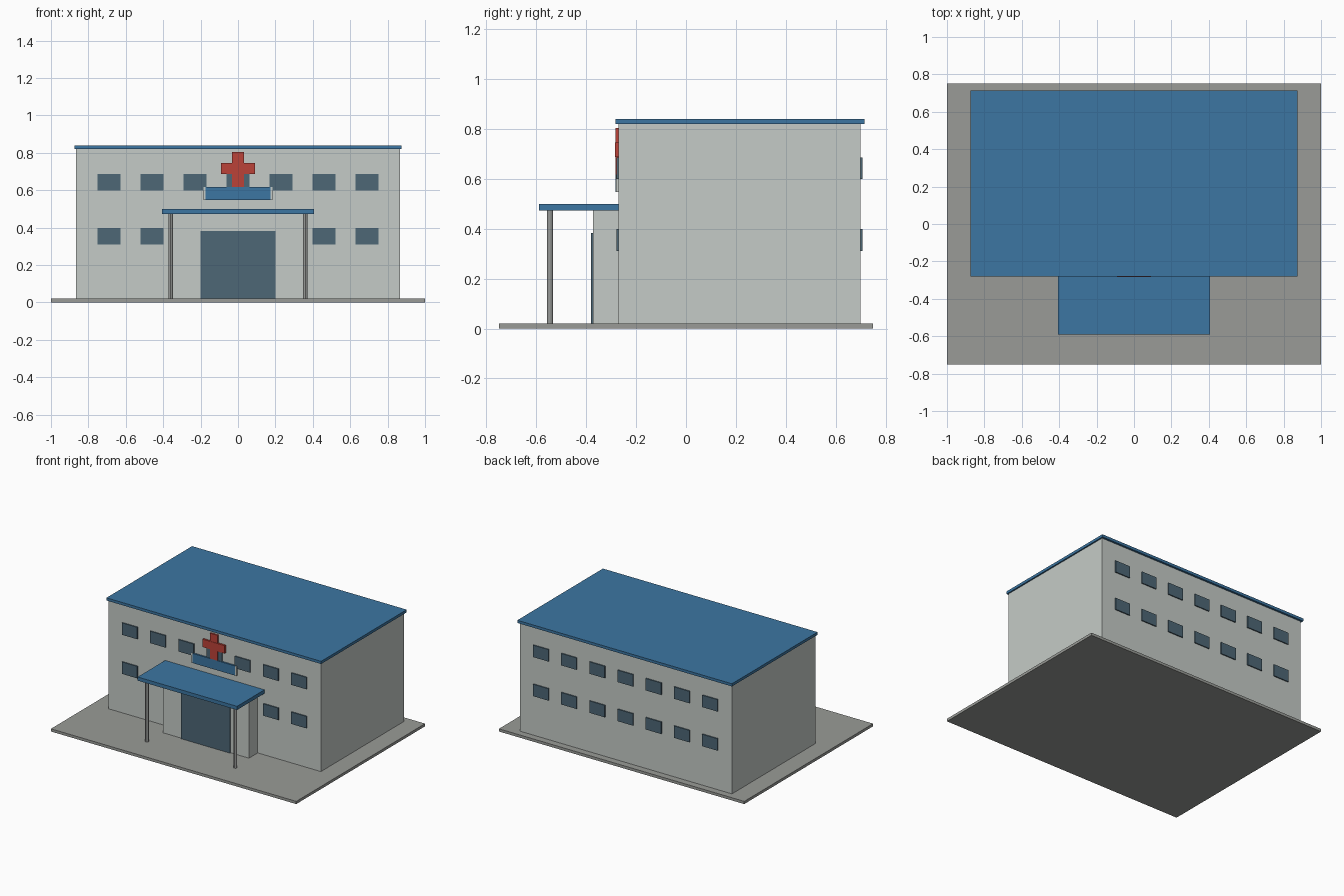
import bpy

# Start clean
cube = bpy.data.objects.get("Cube")
if cube:
    bpy.data.objects.remove(cube, do_unlink=True)


def make_material(name, rgb):
    mat = bpy.data.materials.new(name)
    mat.use_nodes = True
    mat.diffuse_color = (*rgb, 1)
    bsdf = next(n for n in mat.node_tree.nodes if n.type == 'BSDF_PRINCIPLED')
    bsdf.inputs["Base Color"].default_value = (*rgb, 1)
    return mat


WALL = make_material("pale wall", (0.56, 0.60, 0.57))
ROOF = make_material("roof blue", (0.045, 0.18, 0.36))
GLASS = make_material("dark glass", (0.075, 0.135, 0.18))
PAVING = make_material("paving grey", (0.32, 0.33, 0.31))
METAL = make_material("post grey", (0.32, 0.33, 0.32))
RED = make_material("cross red", (0.50, 0.055, 0.04))


def box(name, x, y, z, mat):
    """Box spanning the given (min, max) ranges."""
    spans = (x, y, z)
    bpy.ops.mesh.primitive_cube_add(size=1, location=[(a + b) / 2 for a, b in spans])
    obj = bpy.context.object
    obj.name = name
    obj.scale = [b - a for a, b in spans]
    bpy.ops.object.transform_apply(location=False, rotation=False, scale=True)
    obj.data.materials.append(mat)
    return obj


def centred(half):
    return (-half, half)


# Ground, main block and flat roof
FRONT, BACK = -0.27, 0.70
FLOOR = 0.02
box("ground", centred(1), centred(0.75), (0, FLOOR), PAVING)
box("main_building", centred(0.865), (FRONT, BACK), (FLOOR, 0.82), WALL)
box("main_roof", centred(0.875), (FRONT - 0.012, BACK + 0.015), (0.82, 0.84), ROOF)

# Entrance block, door and canopy
box("entrance_block", centred(0.35), (-0.372, FRONT), (FLOOR, 0.473), WALL)
box("entrance_door", centred(0.20), (-0.38, -0.372), (FLOOR, 0.383), GLASS)
box("canopy", centred(0.405), (-0.59, FRONT), (0.473, 0.50), ROOF)

# Canopy posts
for side, sx in (("right", -1), ("left", 1)):
    bpy.ops.mesh.primitive_cylinder_add(
        vertices=12, radius=0.0125, depth=0.453,
        location=(sx * 0.36, -0.545, FLOOR + 0.2265))
    post = bpy.context.object
    post.name = f"canopy_post_{side}"
    post.data.materials.append(METAL)
    bpy.ops.object.shade_smooth_by_angle()

# Two rows of windows, front and back; the entrance takes the lower middle
for row, z in (("lower", 0.355), ("upper", 0.643)):
    for col in range(-3, 4):
        x = (col * 0.23 - 0.0625, col * 0.23 + 0.0625)
        span = (z - 0.044, z + 0.044)
        box(f"back_window_{row}", x, (BACK, BACK + 0.008), span, GLASS)
        if row == "upper" or abs(col) > 1:
            box(f"front_window_{row}", x, (FRONT - 0.008, FRONT), span, GLASS)

# Sign board with pale end caps
box("sign_board", centred(0.173), (FRONT - 0.012, FRONT), (0.547, 0.618), ROOF)
for side, sx in (("right", -1), ("left", 1)):
    ends = sorted((sx * 0.173, sx * 0.185))
    box(f"sign_end_{side}", ends, (FRONT - 0.011, FRONT), (0.547, 0.618), WALL)

# Red cross
box("cross_upright", centred(0.031), (FRONT - 0.012, FRONT), (0.618, 0.805), RED)
box("cross_bar", centred(0.09), (FRONT - 0.014, FRONT), (0.688, 0.746), RED)
